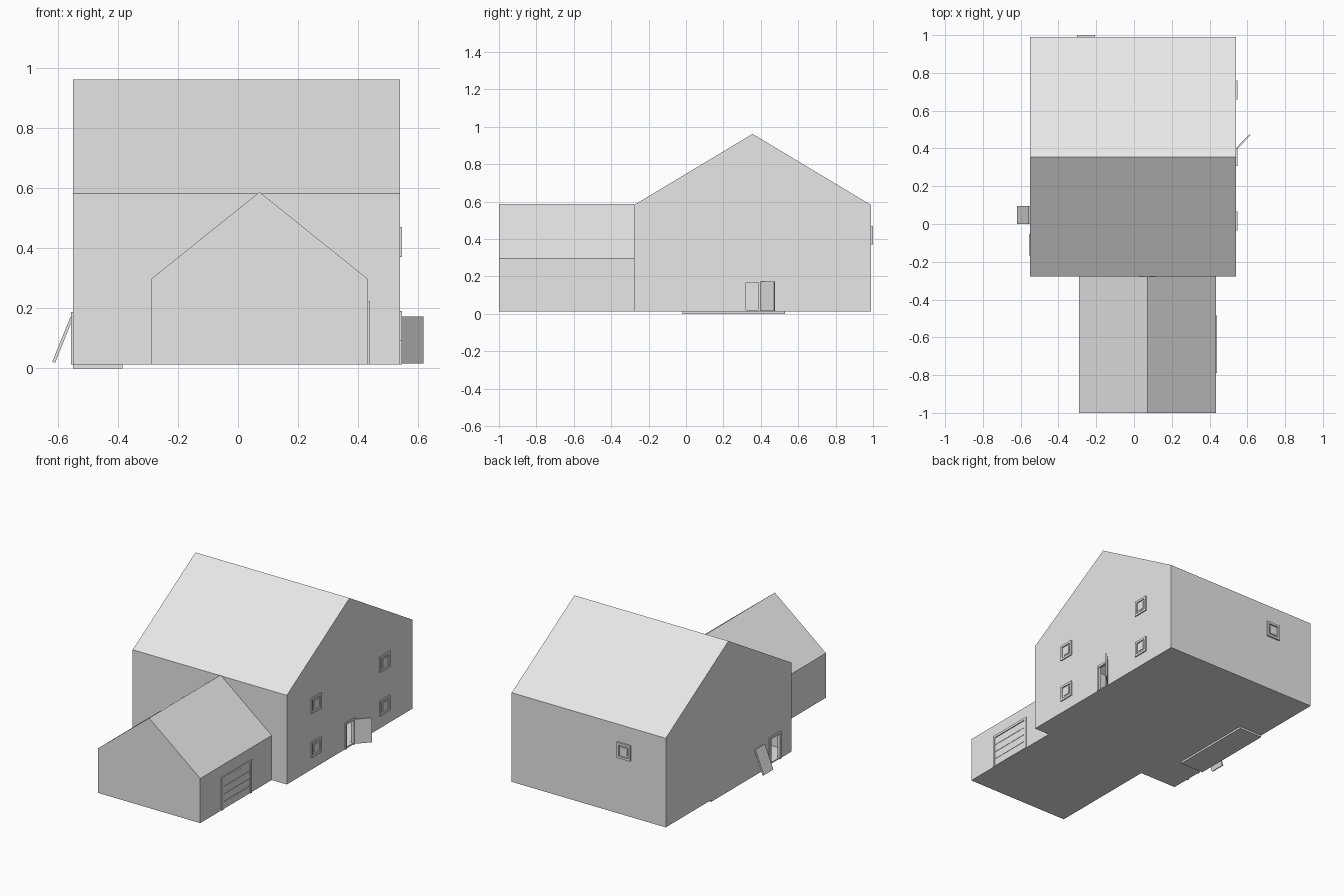
import bpy
import bmesh
from math import radians
from mathutils import Matrix, Vector

cube = bpy.data.objects.get("Cube")
if cube:
    bpy.data.objects.remove(cube, do_unlink=True)

plaster = bpy.data.materials.new("light_grey")
plaster.use_nodes = True
plaster.diffuse_color = (0.8, 0.8, 0.8, 1)
plaster.node_tree.nodes["Principled BSDF"].inputs["Base Color"].default_value = (0.8, 0.8, 0.8, 1)


def finish(name, bm):
    bmesh.ops.recalc_face_normals(bm, faces=bm.faces)
    mesh = bpy.data.meshes.new(name)
    bm.to_mesh(mesh)
    bm.free()
    mesh.materials.append(plaster)
    obj = bpy.data.objects.new(name, mesh)
    bpy.context.collection.objects.link(obj)
    return obj


def add_box(bm, lo, hi):
    lo, hi = Vector(lo), Vector(hi)
    matrix = Matrix.Translation((lo + hi) / 2) @ Matrix.Diagonal((*(hi - lo), 1))
    bmesh.ops.create_cube(bm, size=1, matrix=matrix)


def box(name, lo, hi):
    bm = bmesh.new()
    add_box(bm, lo, hi)
    return finish(name, bm)


def gable_prism(name, side0, side1, base, eave, ridge, end0, end1, along_x):
    """Five-sided gable outline extruded along x or y."""
    mid = (side0 + side1) / 2
    outline = [(side0, base), (side1, base), (side1, eave), (mid, ridge), (side0, eave)]
    bm = bmesh.new()
    place = (lambda s, e, z: (e, s, z)) if along_x else (lambda s, e, z: (s, e, z))
    face = bm.faces.new([bm.verts.new(place(s, end0, z)) for s, z in outline])
    ext = bmesh.ops.extrude_face_region(bm, geom=[face])
    verts = [v for v in ext["geom"] if isinstance(v, bmesh.types.BMVert)]
    bmesh.ops.translate(bm, verts=verts, vec=place(0, end1 - end0, 0))
    return finish(name, bm)


def cut(target, cutter):
    """Subtract the cutter, then discard it."""
    cutter.hide_render = True
    mod = target.modifiers.new("opening", "BOOLEAN")
    mod.operation = "DIFFERENCE"
    mod.solver = "EXACT"
    mod.object = cutter
    bpy.context.view_layer.objects.active = target
    bpy.ops.object.modifier_apply(modifier=mod.name)
    bpy.data.objects.remove(cutter, do_unlink=True)


def frame(name, origin, along, out, width, z0, z1, bar=0.014, depth=0.007, sill=True):
    """Flat border around an opening, standing proud of a wall."""
    origin, along, out = Vector(origin), Vector(along), Vector(out)
    bm = bmesh.new()
    h = width / 2
    bars = [(-h, -h + bar, z0, z1), (h - bar, h, z0, z1), (-h + bar, h - bar, z1 - bar, z1)]
    if sill:
        bars.append((-h + bar, h - bar, z0, z0 + bar))
    for a0, a1, b0, b1 in bars:
        p = origin + along * a0 - out * 0.004 + Vector((0, 0, b0))
        q = origin + along * a1 + out * depth + Vector((0, 0, b1))
        add_box(bm, [min(s, t) for s, t in zip(p, q)], [max(s, t) for s, t in zip(p, q)])
    return finish(name, bm)


LEFT, RIGHT, BACK, BASE = 0.54, -0.55, 0.99, 0.012

# Hollow main house with two doorways
house = gable_prism("main_house", -0.278, BACK, BASE, 0.582, 0.962, RIGHT, LEFT, True)
cut(house, gable_prism("house_room", -0.266, 0.978, 0.02, 0.575, 0.948,
                       RIGHT + 0.012, LEFT - 0.012, True))
cut(house, box("left_doorway", (0.5, 0.32, 0.02), (0.58, 0.39, 0.17)))
cut(house, box("right_doorway", (-0.59, -0.155, 0.02), (-0.51, -0.065, 0.175)))

# Front wing with garage
gable_prism("garage_wing", -0.29, 0.433, BASE, 0.297, 0.587, -1, -0.278, False)

# Left wall windows: two storeys, two columns
for floor, z in (("lower", 0.09), ("upper", 0.37)):
    for side, y in (("front", 0.015), ("rear", 0.71)):
        frame(f"{floor}_{side}_window", (LEFT, y, 0), (0, 1, 0), (1, 0, 0), 0.1, z, z + 0.1)
        box(f"{floor}_{side}_pane", (LEFT - 0.003, y - 0.024, z + 0.026),
            (LEFT + 0.004, y + 0.024, z + 0.074))

# Back window
frame("back_window", (-0.255, BACK, 0), (1, 0, 0), (0, 1, 0), 0.095, 0.37, 0.47, depth=0.01)
box("back_pane", (-0.279, BACK - 0.003, 0.396), (-0.231, BACK + 0.005, 0.444))

# Door frames
frame("left_door_frame", (LEFT, 0.355, 0), (0, 1, 0), (1, 0, 0), 0.095, BASE, 0.182, sill=False)
frame("right_door_frame", (RIGHT, -0.11, 0), (0, 1, 0), (-1, 0, 0), 0.115, BASE, 0.188, sill=False)

# Open left door
leaf = box("left_door", (0, -0.004, 0.016), (0.107, 0.004, 0.173))
leaf.location = (LEFT, 0.396, 0)
leaf.rotation_euler.z = radians(46)

# Fallen right door leaning on the wall
leaf = box("right_door", (-0.005, 0, 0), (0.005, 0.096, 0.16))
leaf.location = (-0.614, 0, 0.02)
leaf.rotation_euler.y = radians(22)

# Garage door with horizontal slats
frame("garage_frame", (0.433, -0.637, 0), (0, 1, 0), (1, 0, 0), 0.305, BASE, 0.222,
      bar=0.015, depth=0.006, sill=False)
for i in range(4):
    z = BASE + 0.002 + i * 0.048
    box(f"garage_slat_{i + 1}", (0.43, -0.775, z), (0.4355, -0.5, z + 0.046))

# Doorstep slab under the right side
box("foundation_slab", (RIGHT, -0.02, 0), (-0.385, 0.53, BASE))
